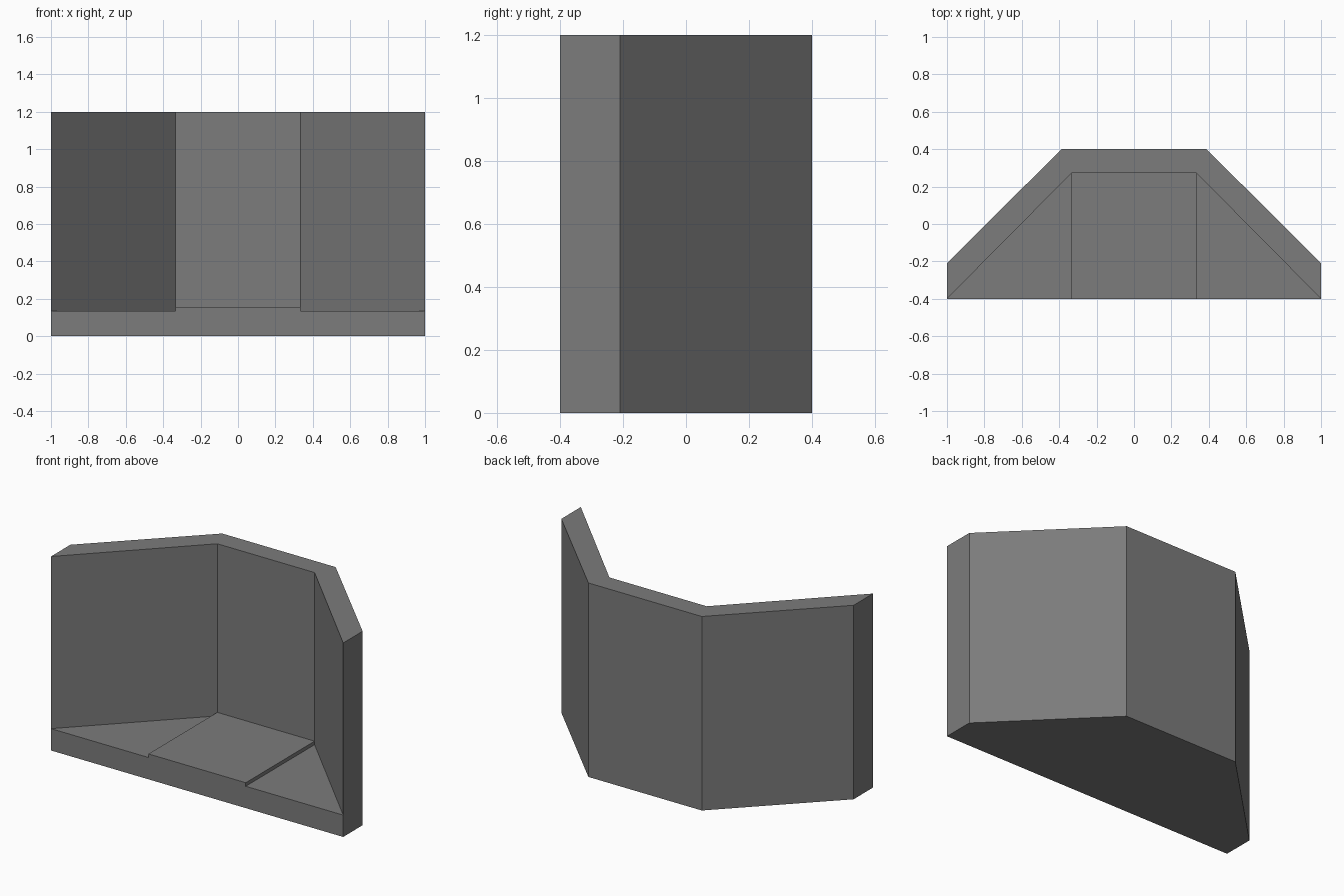
import bpy
import bmesh

cube = bpy.data.objects.get("Cube")
if cube:
    bpy.data.objects.remove(cube, do_unlink=True)

# One plain grey
grey = bpy.data.materials.new("mid_grey")
grey.use_nodes = True
colour = (0.2, 0.2, 0.2, 1)
grey.diffuse_color = colour
grey.node_tree.nodes["Principled BSDF"].inputs["Base Color"].default_value = colour

TOP, LOW, HIGH = 1.2, 0.135, 0.157   # rim, side floors, raised middle floor

# Plan points of one half: front tip, outer side, outer back, inner back, floor front
tip, side, back = (1, -0.4), (1, -0.21), (0.388, 0.4)
inner, step = (0.333, 0.273), (0.333, -0.4)


def flip(p):
    return (-p[0], p[1])


bm = bmesh.new()


def face(*corners):
    bm.faces.new([bm.verts.new((p[0], p[1], z)) for p, z in corners])


def wall(p, q, z0, z1):
    face((p, z0), (q, z0), (q, z1), (p, z1))


# Underside, rim and front edge
outline = [tip, side, back, flip(back), flip(side), flip(tip)]
face(*[(p, 0) for p in outline])
face(*[(p, TOP) for p in outline + [flip(inner), inner]])
front = [(tip, 0), (tip, LOW), (step, LOW), (step, HIGH)]
face(*front, *[(flip(p), z) for p, z in reversed(front)])

# Middle back panel, outside and inside, with the raised floor
wall(back, flip(back), 0, TOP)
wall(inner, flip(inner), HIGH, TOP)
face((inner, HIGH), (step, HIGH), (flip(step), HIGH), (flip(inner), HIGH))

# Angled wings, end faces, side floors and step risers
for m in (lambda p: p, flip):
    wall(m(side), m(back), 0, TOP)
    face((m(side), 0), (m(side), TOP), (m(tip), TOP), (m(tip), LOW), (m(tip), 0))
    face((m(tip), LOW), (m(tip), TOP), (m(inner), TOP), (m(inner), HIGH), (m(inner), LOW))
    face((m(tip), LOW), (m(inner), LOW), (m(step), LOW))
    wall(m(step), m(inner), LOW, HIGH)

bmesh.ops.remove_doubles(bm, verts=bm.verts, dist=0.0001)
bmesh.ops.recalc_face_normals(bm, faces=bm.faces)
mesh = bpy.data.meshes.new("angled_alcove")
bm.to_mesh(mesh)
bm.free()
mesh.materials.append(grey)
bpy.context.collection.objects.link(bpy.data.objects.new("angled_alcove", mesh))
